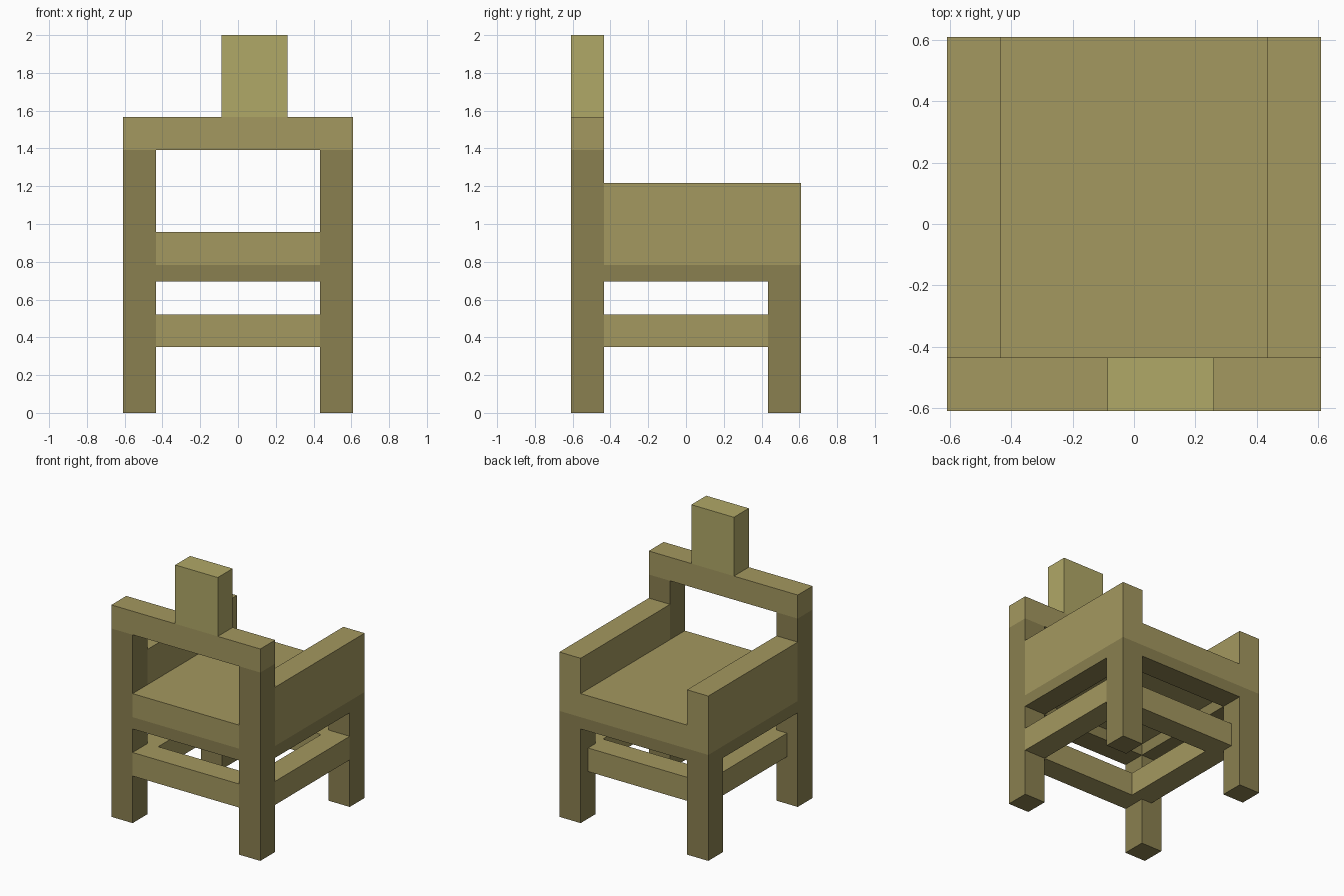
import bpy, bmesh
from mathutils import Vector

if "Cube" in bpy.data.objects:
    bpy.data.objects.remove(bpy.data.objects["Cube"])

U = 2 / 23  # one block unit


def material(name, rgb):
    m = bpy.data.materials.new(name)
    m.diffuse_color = (*rgb, 1)
    m.use_nodes = True
    m.node_tree.nodes["Principled BSDF"].inputs["Base Color"].default_value = m.diffuse_color
    return m


DARK = material("dark_wood", (0.254, 0.216, 0.080))
LIGHT = material("light_wood", (0.371, 0.314, 0.115))
PALE = material("pale_wood", (0.434, 0.392, 0.136))


def box(name, x, y, z, mat):
    """Box from (min, max) ranges in block units."""
    bm = bmesh.new()
    bmesh.ops.create_cube(bm, size=1)
    lo = Vector((x[0], y[0], z[0]))
    hi = Vector((x[1], y[1], z[1]))
    for v in bm.verts:
        v.co = Vector([(lo[i] + (v.co[i] + 0.5) * (hi[i] - lo[i])) * U for i in range(3)])
    me = bpy.data.meshes.new(name)
    bm.to_mesh(me)
    bm.free()
    me.materials.append(mat)
    ob = bpy.data.objects.new(name, me)
    bpy.context.collection.objects.link(ob)
    return ob


# Legs, side aprons and arms, one set per side
for side, x in (("left", (-7, -5)), ("right", (5, 7))):
    box(f"{side}_front_post", x, (-7, -5), (0, 16), DARK)
    box(f"{side}_back_leg", x, (5, 7), (0, 8), DARK)
    box(f"{side}_apron", x, (-5, 7), (8, 9), DARK)
    box(f"{side}_arm", x, (-5, 7), (9, 14), LIGHT)

# Seat with aprons under its front and back edges
box("seat", (-5, 5), (-7, 7), (9, 11), LIGHT)
box("front_apron", (-5, 5), (-7, -5), (8, 9), DARK)
box("back_apron", (-5, 5), (5, 7), (8, 9), DARK)

# Lower stretchers: front and right are flush, left and back are set in
box("front_stretcher", (-5, 5), (-7, -5), (4, 6), LIGHT)
box("back_stretcher", (-5, 5), (4, 6), (4, 6), LIGHT)
box("left_stretcher", (-6, -4), (-5, 5), (4, 6), LIGHT)
box("right_stretcher", (5, 7), (-5, 5), (4, 6), LIGHT)

# Top rail and the off-centre headpiece
box("top_rail", (-7, 7), (-7, -5), (16, 18), LIGHT)
box("headpiece", (-1, 3), (-7, -5), (18, 23), PALE)
